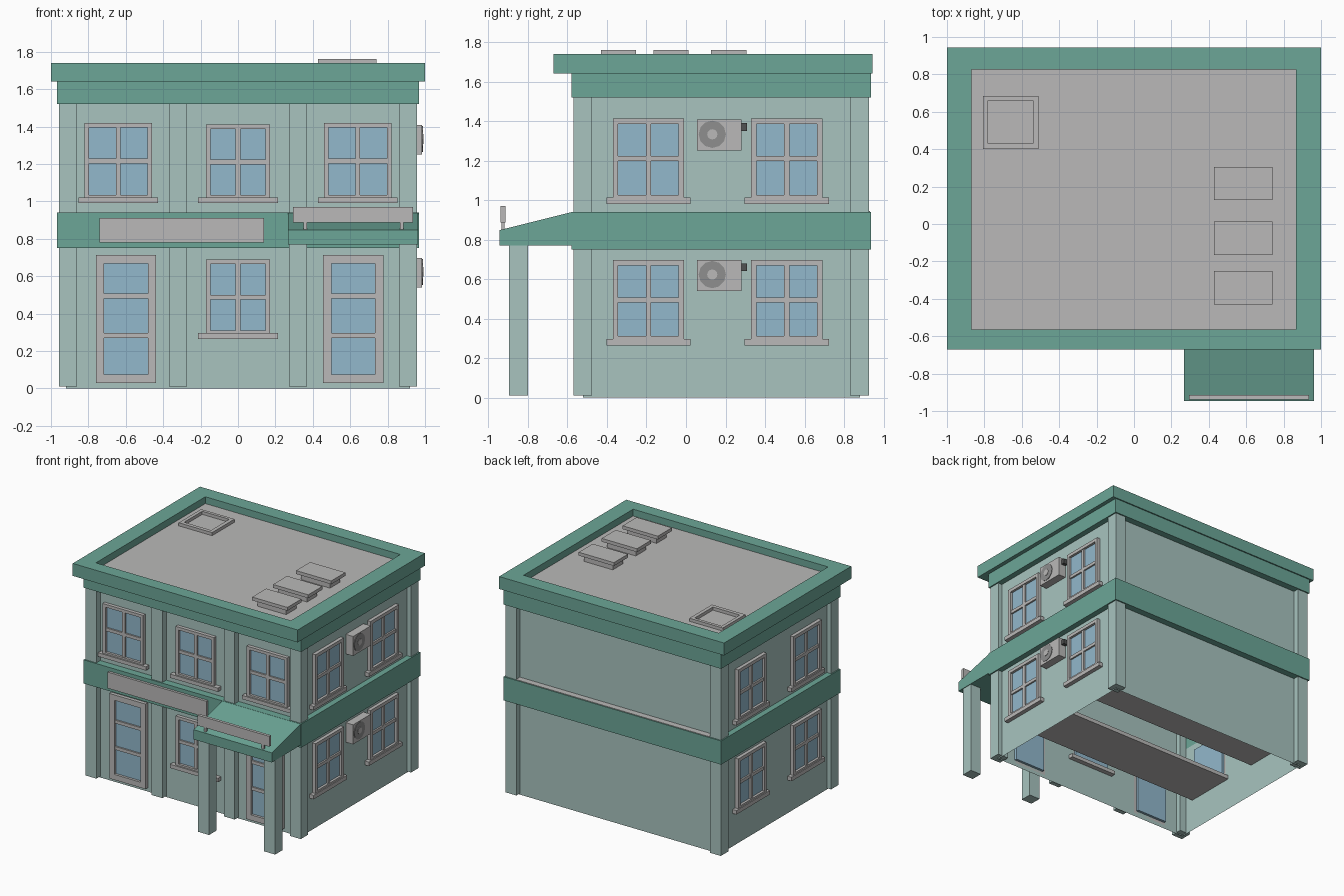
import bpy, bmesh, math
from mathutils import Matrix

if "Cube" in bpy.data.objects:
    bpy.data.objects.remove(bpy.data.objects["Cube"])


def material(name, r, g, b):
    lin = [((c / 255 + 0.055) / 1.055) ** 2.4 for c in (r, g, b)]
    m = bpy.data.materials.new(name)
    m.diffuse_color = (*lin, 1)
    m.use_nodes = True
    m.node_tree.nodes["Principled BSDF"].inputs["Base Color"].default_value = m.diffuse_color
    return m


WALL = material("pale teal", 168, 196, 191)
GREEN = material("trim green", 108, 166, 151)
GREY = material("light grey", 186, 185, 184)
GLASS = material("window blue", 146, 184, 204)
FAN = material("fan grey", 142, 142, 142)
DARK = material("dark grey", 80, 82, 82)


def finish(name, bm, mat):
    me = bpy.data.meshes.new(name)
    bm.to_mesh(me)
    bm.free()
    me.materials.append(mat)
    ob = bpy.data.objects.new(name, me)
    bpy.context.collection.objects.link(ob)
    return ob


def boxes(name, mat, items):
    """One object from boxes given as (x0, x1, y0, y1, z0, z1)."""
    bm = bmesh.new()
    for x0, x1, y0, y1, z0, z1 in items:
        mtx = (Matrix.Translation(((x0 + x1) / 2, (y0 + y1) / 2, (z0 + z1) / 2))
               @ Matrix.Diagonal((x1 - x0, y1 - y0, z1 - z0, 1)))
        bmesh.ops.create_cube(bm, size=1, matrix=mtx)
    return finish(name, bm, mat)


def ring(x0, x1, y0, y1, ix0, ix1, iy0, iy1, z0, z1):
    return [(x0, x1, y0, iy0, z0, z1), (x0, x1, iy1, y1, z0, z1),
            (x0, ix0, iy0, iy1, z0, z1), (ix1, x1, iy0, iy1, z0, z1)]


WX, WF, WB = 0.92, -0.52, 0.88   # wall planes: sides, front, back


def on(side, u0, u1, d0, d1, z0, z1):
    """Box on a wall: u along the wall, d outward from it."""
    if side == "front":
        return (u0, u1, WF - d1, WF - d0, z0, z1)
    if side == "right":
        return (WX + d0, WX + d1, u0, u1, z0, z1)
    return (-WX - d1, -WX - d0, u0, u1, z0, z1)


def opening(name, side, u0, u1, z0, z1, t, bars_u, bars_z):
    """Glass with a frame of width t and dividing bars."""
    d = (0.0, 0.028)
    b = 0.013
    parts = [on(side, u0, u0 + t, *d, z0, z1), on(side, u1 - t, u1, *d, z0, z1),
             on(side, u0 + t, u1 - t, *d, z1 - t, z1), on(side, u0 + t, u1 - t, *d, z0, z0 + t)]
    parts += [on(side, u - b, u + b, 0, 0.022, z0 + t, z1 - t) for u in bars_u]
    parts += [on(side, u0 + t, u1 - t, 0, 0.021, z - b, z + b) for z in bars_z]
    boxes(name + "_frame", GREY, parts)
    boxes(name + "_glass", GLASS,
          [on(side, u0 + t / 2, u1 - t / 2, -0.02, 0.008, z0 + t / 2, z1 - t / 2)])


# Hollow walls, open at the bottom
walls = boxes("walls", WALL, [(-WX, WX, WF, WB, 0, 1.66)])
bm = bmesh.new()
bm.from_mesh(walls.data)
bmesh.ops.delete(bm, geom=[f for f in bm.faces if f.normal.z < -0.5], context="FACES")
bm.to_mesh(walls.data)
bm.free()

# Corner and front pilasters
boxes("corner_pilasters", WALL, [(x, x + 0.097, y, y + 0.095, 0.01, 1.6)
                                 for x in (-0.957, 0.86) for y in (-0.57, 0.83)])
boxes("front_pilasters", WALL, [(x, x + 0.097, -0.57, WF, 0.01, 1.6) for x in (-0.37, 0.273)])

# Floor band, top band, overhanging cornice and sunken roof
inner = (-0.9, 0.9, -0.5, 0.86)
wall_line = (-WX, WX, WF, WB)
boxes("floor_band", GREEN, ring(-0.967, 0.967, -0.58, 0.935, *wall_line, 0.75, 0.94))
boxes("back_ledge", GREY, [(-0.86, 0.86, WB, 0.93, 0.935, 0.944)])
boxes("top_band", GREEN, ring(-0.967, 0.967, -0.58, 0.935, *wall_line, 1.52, 1.645))
boxes("cornice", GREEN, ring(-1, 1, -0.67, 0.945, -0.868, 0.866, -0.565, 0.825, 1.64, 1.74))
boxes("roof", GREY, [(-0.88, 0.88, -0.57, 0.835, 1.65, 1.685)])

# Front windows and sills
sills = []
for name, u0, u1, z0, z1 in (("upper_left", -0.82, -0.46, 1.01, 1.42),
                             ("upper_middle", -0.17, 0.17, 1.01, 1.41),
                             ("upper_right", 0.46, 0.82, 1.01, 1.42),
                             ("lower_middle", -0.17, 0.17, 0.285, 0.69)):
    um = (u0 + u1) / 2
    opening(name + "_window", "front", u0, u1, z0, z1, 0.024, [um], [(z0 + z1) / 2])
    sills.append(on("front", um - 0.213, um + 0.213, -0.04, 0.04, z0 - 0.02, z0 + 0.01))
boxes("front_sills", GREY, sills)

# Side windows on both sides; their sills run right through the building
sills = []
for i, u0 in enumerate((-0.37, 0.33)):
    u1 = u0 + 0.36
    for level, z0 in (("lower", 0.285), ("upper", 1.0)):
        for side in ("right", "left"):
            opening(f"{side}_{level}_window_{i + 1}", side, u0, u1, z0, z0 + 0.412, 0.027,
                    [(u0 + u1) / 2], [z0 + 0.21])
        sills.append((-0.955, 0.955, u0 - 0.033, u1 + 0.033, z0 - 0.02, z0 + 0.012))
boxes("side_sills", GREY, sills)

# Glazed doors
for name, u0 in (("left_door", -0.76), ("right_door", 0.455)):
    opening(name, "front", u0, u0 + 0.322, 0.03, 0.713, 0.044, [], [0.283, 0.495])

# Canopy: side profile extruded along x
bm = bmesh.new()
profile = [(-0.945, 0.77), (-0.945, 0.848), (-0.575, 0.94), (-0.575, 0.77)]
face = bm.faces.new([bm.verts.new((0.267, y, z)) for y, z in profile])
ext = bmesh.ops.extrude_face_region(bm, geom=[face])["geom"]
bmesh.ops.translate(bm, vec=(0.695, 0, 0),
                    verts=[v for v in ext if isinstance(v, bmesh.types.BMVert)])
bmesh.ops.recalc_face_normals(bm, faces=bm.faces)
finish("canopy", bm, GREEN)
boxes("canopy_posts", WALL, [(x, x + 0.097, -0.895, -0.80, 0.01, 0.775) for x in (0.273, 0.86)])

# Blank sign boards
boxes("wall_sign", GREY, [(-0.74, 0.14, -0.6, -0.575, 0.78, 0.91)])
boxes("canopy_sign", GREY, [(0.295, 0.935, -0.938, -0.914, 0.887, 0.97)]
      + [(x - 0.01, x + 0.01, -0.934, -0.918, 0.845, 0.89) for x in (0.36, 0.875)])

# Air conditioners with fan discs
for level, z in (("lower", 0.54), ("upper", 1.25)):
    boxes(level + "_air_conditioner", GREY, [(WX, 0.985, 0.055, 0.28, z, z + 0.157)])
    boxes(level + "_pipe_box", DARK, [(WX, 0.96, 0.28, 0.308, z + 0.1, z + 0.14)])
    for part, r, x, mat in (("fan", 0.069, 0.986, FAN), ("fan_hub", 0.026, 0.989, GREY)):
        bm = bmesh.new()
        bmesh.ops.create_cone(bm, cap_ends=True, segments=12, radius1=r, radius2=r, depth=0.006,
                              matrix=Matrix.Translation((x, 0.133, z + 0.083))
                              @ Matrix.Rotation(math.pi / 2, 4, "Y"))
        finish(f"{level}_{part}", bm, mat)

# Roof vents: cap on a narrower base
caps, bases = [], []
for y in (-0.43, -0.165, 0.127):
    caps.append((0.427, 0.74, y, y + 0.178, 1.733, 1.76))
    bases.append((0.455, 0.712, y + 0.025, y + 0.153, 1.68, 1.735))
boxes("vent_caps", GREY, caps)
boxes("vent_bases", GREY, bases)

# Roof hatch
boxes("roof_hatch", GREY, ring(-0.807, -0.51, 0.4, 0.685, -0.78, -0.54, 0.43, 0.66, 1.68, 1.71))
